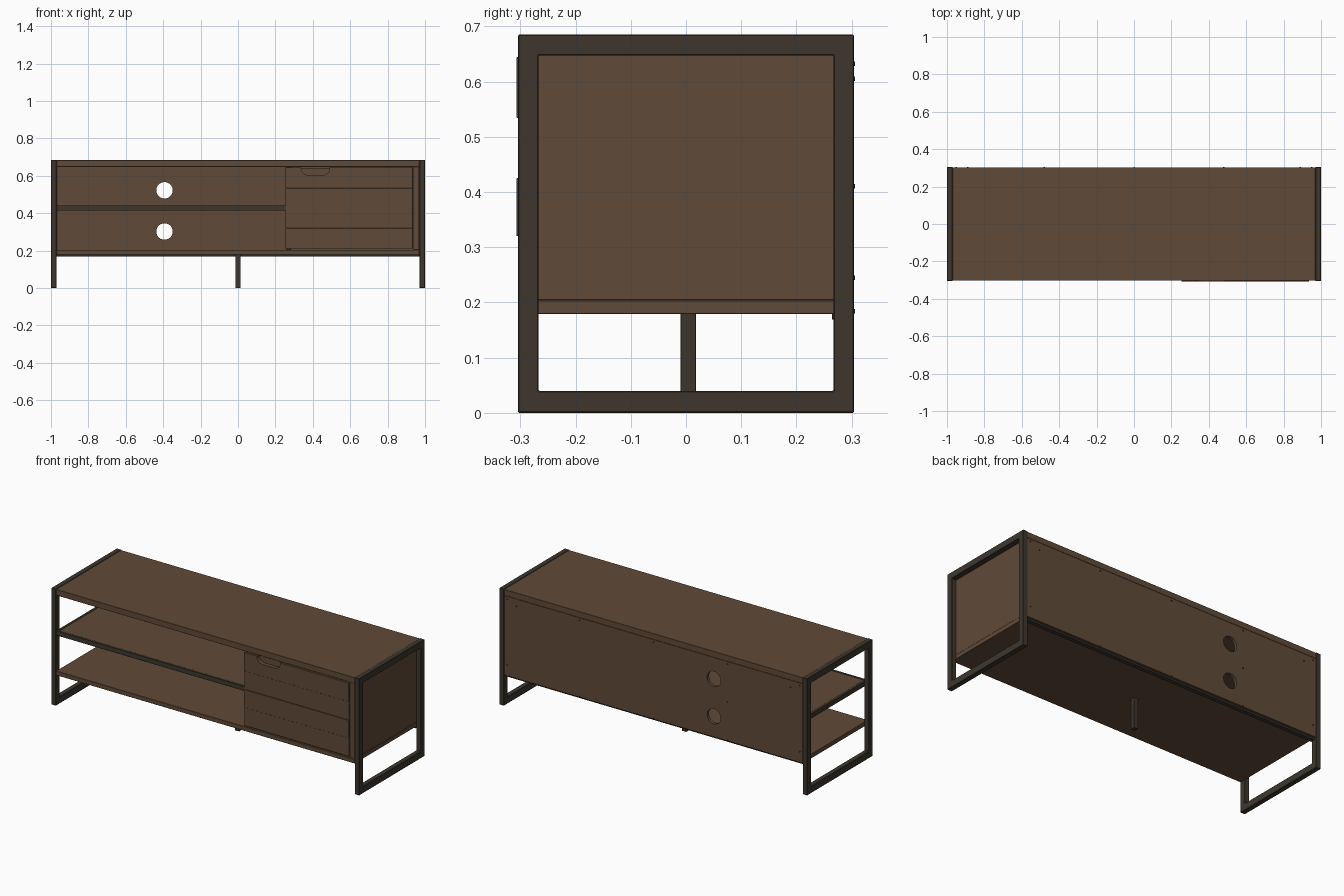
import bpy, bmesh, math
from mathutils import Matrix

cube = bpy.data.objects.get("Cube")
if cube:
    bpy.data.objects.remove(cube, do_unlink=True)


def material(name, rgb):
    m = bpy.data.materials.new(name)
    m.use_nodes = True
    m.diffuse_color = (*rgb, 1)
    m.node_tree.nodes["Principled BSDF"].inputs["Base Color"].default_value = (*rgb, 1)
    return m


WOOD = material("brown_wood", (0.117, 0.069, 0.040))
METAL = material("dark_metal", (0.047, 0.037, 0.027))


def finish(name, bm, mat, bevel=0.0):
    bmesh.ops.recalc_face_normals(bm, faces=bm.faces)
    mesh = bpy.data.meshes.new(name)
    bm.to_mesh(mesh)
    bm.free()
    mesh.materials.append(mat)
    ob = bpy.data.objects.new(name, mesh)
    bpy.context.collection.objects.link(ob)
    if bevel:
        mod = ob.modifiers.new("soft_edge", 'BEVEL')
        mod.width = bevel
        mod.limit_method = 'ANGLE'
    return ob


def box(name, x, y, z, mat=WOOD, bevel=0.001):
    """Box from (min, max) ranges on each axis."""
    bm = bmesh.new()
    bmesh.ops.create_cube(bm, size=1)
    for v in bm.verts:
        v.co = [lo + (c + 0.5) * (hi - lo) for c, (lo, hi) in zip(v.co, (x, y, z))]
    return finish(name, bm, mat, bevel)


def cylinder(name, x, y, z, radius, depth, mat, sides=32):
    """Cylinder lying along y."""
    bm = bmesh.new()
    bmesh.ops.create_cone(bm, cap_ends=True, segments=sides, radius1=radius,
                          radius2=radius, depth=depth,
                          matrix=Matrix.Translation((x, y, z)) @ Matrix.Rotation(math.pi / 2, 4, 'X'))
    return finish(name, bm, mat)


def cut(target, cutter):
    cutter.hide_render = True
    cutter.hide_set(True)
    mod = target.modifiers.new("cut", 'BOOLEAN')
    mod.operation = 'DIFFERENCE'
    mod.solver = 'EXACT'
    mod.object = cutter


def side_frame(name, x0, x1):
    """Mitred rectangular loop of square metal tube."""
    bm = bmesh.new()
    rings = []
    for x in (x0, x1):
        for y, lo, hi in ((0.304, 0.0, 0.685), (0.267, 0.04, 0.647)):
            rings.append([bm.verts.new((x, *p)) for p in ((-y, lo), (y, lo), (y, hi), (-y, hi))])
    outer0, inner0, outer1, inner1 = rings
    for a, b in ((outer0, inner0), (outer1, inner1), (outer0, outer1), (inner0, inner1)):
        for i in range(4):
            j = (i + 1) % 4
            bm.faces.new((a[i], a[j], b[j], b[i]))
    return finish(name, bm, METAL, 0.002)


# Metal frames and centre foot
side_frame("left_frame", 0.97, 1.0)
side_frame("right_frame", -1.0, -0.97)
box("centre_leg", (-0.014, 0.014), (-0.01, 0.018), (0, 0.18), METAL)
box("rear_batten", (-0.97, 0.97), (0.264, 0.29), (0.169, 0.18), METAL)

# Boards
box("top_board", (-0.97, 0.97), (-0.302, 0.302), (0.648, 0.683))
box("bottom_board", (-0.97, 0.97), (-0.302, 0.285), (0.179, 0.204))
box("middle_shelf", (-0.955, 0.255), (-0.288, 0.285), (0.418, 0.44))
box("shelf_front_edge", (-0.97, 0.255), (-0.302, -0.288), (0.413, 0.441), METAL)
box("shelf_end_edge", (-0.97, -0.955), (-0.288, 0.285), (0.413, 0.441), METAL)
box("left_side_panel", (0.938, 0.969), (-0.300, 0.285), (0.204, 0.648))
box("divider_panel", (0.256, 0.283), (-0.282, 0.285), (0.204, 0.648))

# Back panel with two cable holes
back = box("back_panel", (-0.97, 0.97), (0.285, 0.302), (0.18, 0.648))
for z in (0.302, 0.522):
    cut(back, cylinder("cable_hole_cutter", -0.393, 0.29, z, 0.044, 0.1, WOOD))

# Back screws
rows = {0.632: (-0.95, -0.48, 0, 0.48, 0.95), 0.605: (-0.89, 0.89),
        0.41: (-0.48,), 0.245: (-0.95, 0.95), 0.184: (-0.48, 0, 0.48)}
for z, xs in rows.items():
    for x in xs:
        cylinder("back_screw", x, 0.303, z, 0.004, 0.006, METAL, 12)

# Door: planks alternating slightly proud and flush
planks = ((0.211, 0.320, 0), (0.320, 0.425, 1), (0.425, 0.534, 0), (0.534, 0.644, 1))
for lo, hi, proud in planks:
    door = box("door_plank", (0.254, 0.935), (-0.307 if proud else -0.304, -0.284), (lo, hi))

# Rounded finger notch in the top plank
bm = bmesh.new()
outline = [(0.337, 0.67), (0.49, 0.67)]
for cx, start in ((0.452, 0), (0.375, -90)):
    for k in range(7):
        a = math.radians(start - 15 * k)
        outline.append((cx + 0.038 * math.cos(a), 0.641 + 0.038 * math.sin(a)))
face = bm.faces.new([bm.verts.new((x, -0.33, z)) for x, z in outline])
ext = bmesh.ops.extrude_face_region(bm, geom=[face])
bmesh.ops.translate(bm, vec=(0, 0.08, 0),
                    verts=[g for g in ext["geom"] if isinstance(g, bmesh.types.BMVert)])
cut(door, finish("notch_cutter", bm, WOOD))
box("notch_backing", (0.32, 0.51), (-0.284, -0.276), (0.58, 0.64))
